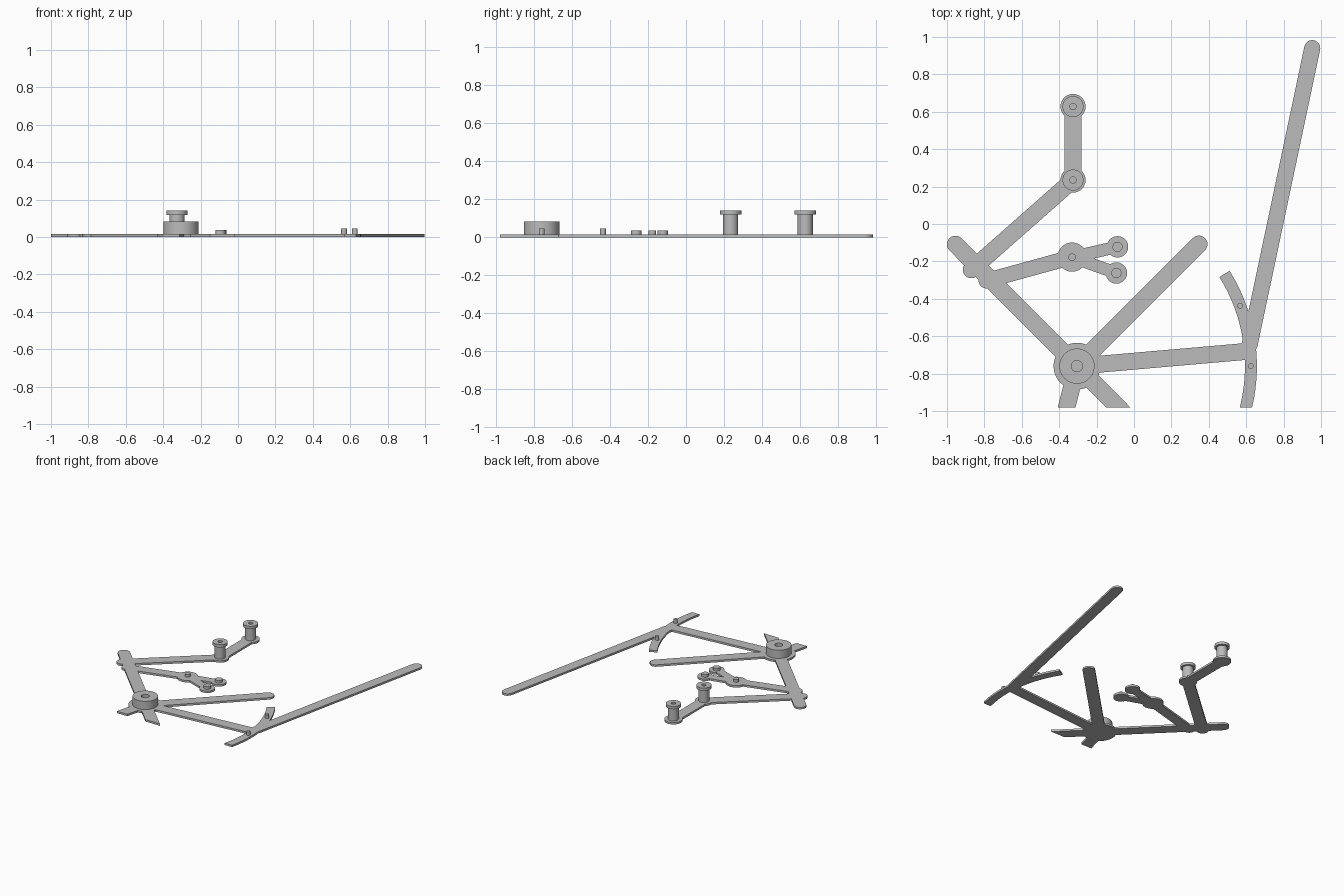
import bpy, bmesh
from math import cos, sin, pi, atan2, radians
from mathutils import Vector

old = bpy.data.objects.get("Cube")
if old:
    bpy.data.objects.remove(old)

T = 0.016            # plate thickness
HUB = (-0.305, -0.76)
FRONT = -0.98        # plate is cut off straight here
ARC_R = 0.93
SEG = 48

grey = bpy.data.materials.new("plain grey")
grey.use_nodes = True
grey.diffuse_color = (0.5, 0.5, 0.5, 1)
grey.node_tree.nodes["Principled BSDF"].inputs["Base Color"].default_value = (0.5, 0.5, 0.5, 1)


def add_object(name, bm):
    bmesh.ops.recalc_face_normals(bm, faces=bm.faces)
    mesh = bpy.data.meshes.new(name)
    bm.to_mesh(mesh)
    bm.free()
    mesh.materials.append(grey)
    ob = bpy.data.objects.new(name, mesh)
    bpy.context.collection.objects.link(ob)
    return ob


def plate(name, outline, z0=0.0, z1=T):
    """Extrude a flat outline upward."""
    bm = bmesh.new()
    face = bm.faces.new([bm.verts.new((x, y, z0)) for x, y in outline])
    top = bmesh.ops.extrude_face_region(bm, geom=[face])["geom"]
    verts = [v for v in top if isinstance(v, bmesh.types.BMVert)]
    bmesh.ops.translate(bm, verts=verts, vec=(0, 0, z1 - z0))
    return add_object(name, bm)


def arc(c, r, a0, a1, n):
    return [(c[0] + r * cos(a0 + (a1 - a0) * i / n),
             c[1] + r * sin(a0 + (a1 - a0) * i / n)) for i in range(n + 1)]


def bar(name, a, b, half):
    """Flat bar with round ends centred on a and b."""
    t = atan2(b[1] - a[1], b[0] - a[0])
    return plate(name, arc(b, half, t - pi / 2, t + pi / 2, 16)
                 + arc(a, half, t + pi / 2, t + 3 * pi / 2, 16))


def disc(name, c, r):
    return plate(name, arc(c, r, 0.03, 0.03 + 2 * pi, SEG)[:-1])


def lathe(name, c, profile):
    """Revolve a radius/height profile about a vertical axis."""
    bm = bmesh.new()
    verts = [bm.verts.new((r, 0, z)) for r, z in profile]
    edges = [bm.edges.new(p) for p in zip(verts, verts[1:])]
    bmesh.ops.spin(bm, geom=verts + edges, cent=(0, 0, 0), axis=(0, 0, 1),
                   angle=2 * pi, steps=SEG)
    bmesh.ops.remove_doubles(bm, verts=bm.verts, dist=1e-5)
    bmesh.ops.translate(bm, verts=bm.verts, vec=(c[0], c[1], 0))
    ob = add_object(name, bm)
    bpy.ops.object.select_all(action="DESELECT")
    ob.select_set(True)
    bpy.context.view_layer.objects.active = ob
    bpy.ops.object.shade_smooth_by_angle(angle=radians(35))
    return ob


def combine(base, other, operation):
    mod = base.modifiers.new("combine", "BOOLEAN")
    mod.operation, mod.solver, mod.object = operation, "EXACT", other
    graph = bpy.context.evaluated_depsgraph_get()
    mesh = bpy.data.meshes.new_from_object(base.evaluated_get(graph))
    base.modifiers.clear()
    base.data = mesh
    bpy.data.objects.remove(other)


# Joint positions
ELBOW, TIP = (-0.326, 0.235), (-0.326, 0.628)
FORK = (-0.331, -0.177)
PRONGS = [(-0.088, -0.122), (-0.094, -0.262)]
ARC_PINS = [(0.567, -0.437), (0.625, -0.76)]

# Flat frame: crossing bars, arms, lever and curved segment
parts = [
    bar("left_bar", (-0.954, -0.109), (0.0, -1.065), 0.046),
    bar("right_bar", HUB, (0.347, -0.108), 0.046),
    bar("short_stub", HUB, (-0.385, -1.08), 0.046),
    bar("cross_bar", HUB, (0.605, -0.681), 0.045),
    bar("long_bar", (0.618, -0.645), (0.953, 0.94), 0.043),
    bar("lower_arm", (-0.87, -0.245), ELBOW, 0.045),
    bar("upper_arm", ELBOW, TIP, 0.045),
    bar("lever_arm", (-0.79, -0.303), FORK, 0.041),
    disc("hub_disc", HUB, 0.125),
    disc("elbow_disc", ELBOW, 0.067),
    disc("tip_disc", TIP, 0.067),
    disc("fork_disc", FORK, 0.078),
    plate("curved_segment", arc(HUB, ARC_R + 0.032, radians(-20), radians(32), 40)
          + arc(HUB, ARC_R - 0.032, radians(32), radians(-20), 40)),
]
for p in PRONGS:
    parts += [bar("prong", FORK, p, 0.033), disc("prong_disc", p, 0.057)]

frame = parts[0]
for part in parts[1:]:
    combine(frame, part, "UNION")
frame.name = "flat_frame"

# Trim the frame along its straight front edge
trim = plate("trim", [(-2, -2), (2, -2), (2, FRONT), (-2, FRONT)], -1, 1)
combine(frame, trim, "DIFFERENCE")

# Hub boss with a blind centre hole
lathe("hub_boss", HUB, [(0.094, T), (0.094, 0.083), (0.03, 0.083), (0.03, T)])

# Flanged spools on the arm joints
for name, c in (("elbow_spool", ELBOW), ("tip_spool", TIP)):
    lathe(name, c, [(0.04, T), (0.04, 0.119), (0.056, 0.119), (0.056, 0.142),
                    (0.017, 0.142), (0.017, T)])

# Small solid pins
pins = [("prong_pin", p, 0.027, 0.037) for p in PRONGS]
pins += [("fork_pin", FORK, 0.02, 0.037)]
pins += [("segment_pin", p, 0.015, 0.046) for p in ARC_PINS]
for name, c, r, top in pins:
    lathe(name, c, [(r, T), (r, top), (0, top)])
